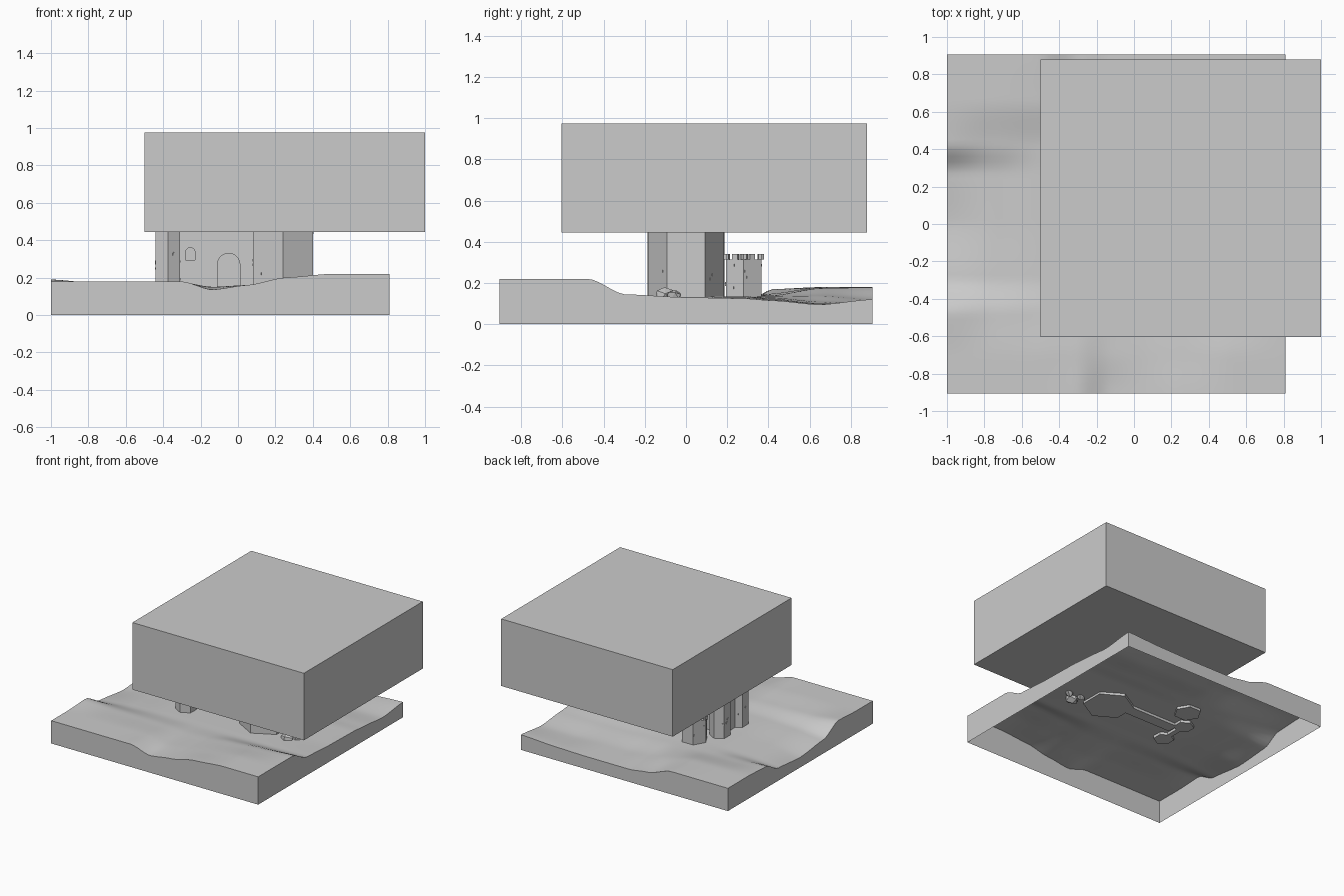
import bpy, bmesh, math, random
from mathutils import Matrix, Vector

if "Cube" in bpy.data.objects:
    bpy.data.objects.remove(bpy.data.objects["Cube"])
random.seed(4)


def make(name, bm):
    bmesh.ops.recalc_face_normals(bm, faces=bm.faces)
    me = bpy.data.meshes.new(name)
    bm.to_mesh(me)
    bm.free()
    ob = bpy.data.objects.new(name, me)
    bpy.context.collection.objects.link(ob)
    return ob


def add_box(bm, lo, hi, mat=Matrix()):
    c = [(a + b) / 2 for a, b in zip(lo, hi)]
    s = [b - a for a, b in zip(lo, hi)]
    m = mat @ Matrix.Translation(c) @ Matrix.Diagonal((*s, 1))
    bmesh.ops.create_cube(bm, size=1, matrix=m)


# terrain: coarse height table, smoothly interpolated
XS = [-1, -.75, -.5, -.3, -.14, .05, .25, .5, .81]
YS = [-.9, -.7, -.47, -.3, 0, .28, .42, .65, .9]
H = [[.18, .18, .18, .18, .135, .16, .20, .22, .22],
     [.18, .18, .18, .175, .15, .16, .19, .22, .22],
     [.19, .17, .165, .16, .15, .155, .18, .20, .22],
     [.11, .13, .14, .14, .14, .14, .14, .14, .145],
     [.08, .12, .135, .135, .135, .135, .135, .13, .13],
     [.10, .12, .135, .135, .135, .135, .135, .13, .125],
     [.17, .15, .14, .135, .13, .125, .12, .115, .115],
     [.18, .18, .175, .14, .11, .10, .10, .09, .095],
     [.18, .18, .18, .12, .10, .10, .10, .105, .12]]


def cell(v, st):
    i = max(k for k in range(len(st) - 1) if v >= st[k] - 1e-6)
    t = min(max((v - st[i]) / (st[i + 1] - st[i]), 0), 1)
    return i, t * t * (3 - 2 * t) * .6 + t * .4


def height(x, y):
    i, u = cell(x, XS)
    j, v = cell(y, YS)
    a = H[j][i] * (1 - u) + H[j][i + 1] * u
    b = H[j + 1][i] * (1 - u) + H[j + 1][i + 1] * u
    return a * (1 - v) + b * v


bm = bmesh.new()
N = 60
grid = []
for j in range(N + 1):
    row = []
    for i in range(N + 1):
        x, y = -1 + 1.81 * i / N, -.905 + 1.81 * j / N
        row.append(bm.verts.new((x, y, height(x, max(y, -.9)))))
    grid.append(row)
for j in range(N):
    for i in range(N):
        bm.faces.new((grid[j][i], grid[j][i + 1], grid[j + 1][i + 1], grid[j + 1][i]))
# skirt down to the ground, open underneath
border = [e for e in bm.edges if e.is_boundary]
ext = bmesh.ops.extrude_edge_only(bm, edges=border)
for v in ext["geom"]:
    if isinstance(v, bmesh.types.BMVert):
        v.co.z = 0
terrain = make("terrain", bm)
bpy.context.view_layer.objects.active = terrain
terrain.select_set(True)
bpy.ops.object.shade_smooth_by_angle(angle=math.radians(30))

# large block hovering above
bm = bmesh.new()
add_box(bm, (-.5, -.605, .445), (1, .88, .975))
make("upper_block", bm)


# six-sided towers with merlons and protruding stones
def tower(name, x, y, r, top, turn=0.0, z0=.115):
    bm = bmesh.new()
    ring = [Vector((x + r * math.cos(turn + k * math.pi / 3),
                    y + r * math.sin(turn + k * math.pi / 3), 0)) for k in range(6)]
    f = bm.faces.new([bm.verts.new((p.x, p.y, z0)) for p in ring])
    up = bmesh.ops.extrude_face_region(bm, geom=[f])["geom"]
    for v in up:
        if isinstance(v, bmesh.types.BMVert):
            v.co.z = top
    ap = r * math.cos(math.pi / 6)
    for k in range(6):
        a = turn + (k + .5) * math.pi / 3
        m = Matrix.Translation((x, y, 0)) @ Matrix.Rotation(a, 4, 'Z')
        for t in (-.5, 0, .5):
            add_box(bm, (ap - .014, (t - .15) * r, top), (ap, (t + .15) * r, top + .025), m)
        for _ in range(2):
            t, z = random.uniform(-.4, .4) * r, random.uniform(.17, top - .03)
            add_box(bm, (ap - .005, t - .008, z), (ap + .003, t + .008, z + .012), m)
    return make(name, bm)


q = math.pi / 6
tower("main_keep", .24, 0, .185, .62, q)
for s, n in ((-1, "front_left_tower"), (1, "back_left_tower")):
    tower(n, -.375, s * .113, .075, .56, q)
tower("low_rear_tower", -.27, .28, .1, .315, 0)

# arched panel in the XZ plane, with a given thickness
def arch(name, cx, z0, w, h, y0, y1):
    bm = bmesh.new()
    r = w / 2
    pts = [(cx - r, z0), (cx + r, z0)]
    pts += [(cx + r * math.cos(a * math.pi / 10), z0 + h - r + r * math.sin(a * math.pi / 10)) for a in range(11)]
    f = bm.faces.new([bm.verts.new((px, y0, pz)) for px, pz in pts])
    for v in bmesh.ops.extrude_face_region(bm, geom=[f])["geom"]:
        if isinstance(v, bmesh.types.BMVert):
            v.co.y = y1
    return make(name, bm)


# connecting hall and left curtain wall
bm = bmesh.new()
add_box(bm, (-.33, .0, .115), (.09, .09, .5))
for k in range(7):
    add_box(bm, (-.32 + k * .06, 0, .5), (-.29 + k * .06, .015, .525))
hall = make("hall_wall", bm)
bm = bmesh.new()
add_box(bm, (-.395, -.06, .115), (-.355, .06, .42))
make("left_curtain_wall", bm)

# recessed door and window
for n, args in (("door", (-.05, .13, .12, .2)), ("window", (-.255, .295, .05, .065))):
    c = arch(n + "_cutter", *args, -.02, .02)
    c.hide_render = True
    c.hide_viewport = True
    m = hall.modifiers.new(n, 'BOOLEAN')
    m.operation = 'DIFFERENCE'
    m.object = c

# low rocks east of the keep
for k, (x, y, s) in enumerate(((.5, -.1, .05), (.56, -.06, .035), (.46, -.05, .03))):
    bm = bmesh.new()
    bmesh.ops.create_icosphere(bm, subdivisions=1, radius=s, matrix=Matrix.Translation((x, y, .135)))
    for v in bm.verts:
        v.co += Vector([random.uniform(-.2, .2) * s for _ in range(3)])
    make("rock_%d" % (k + 1), bm)
